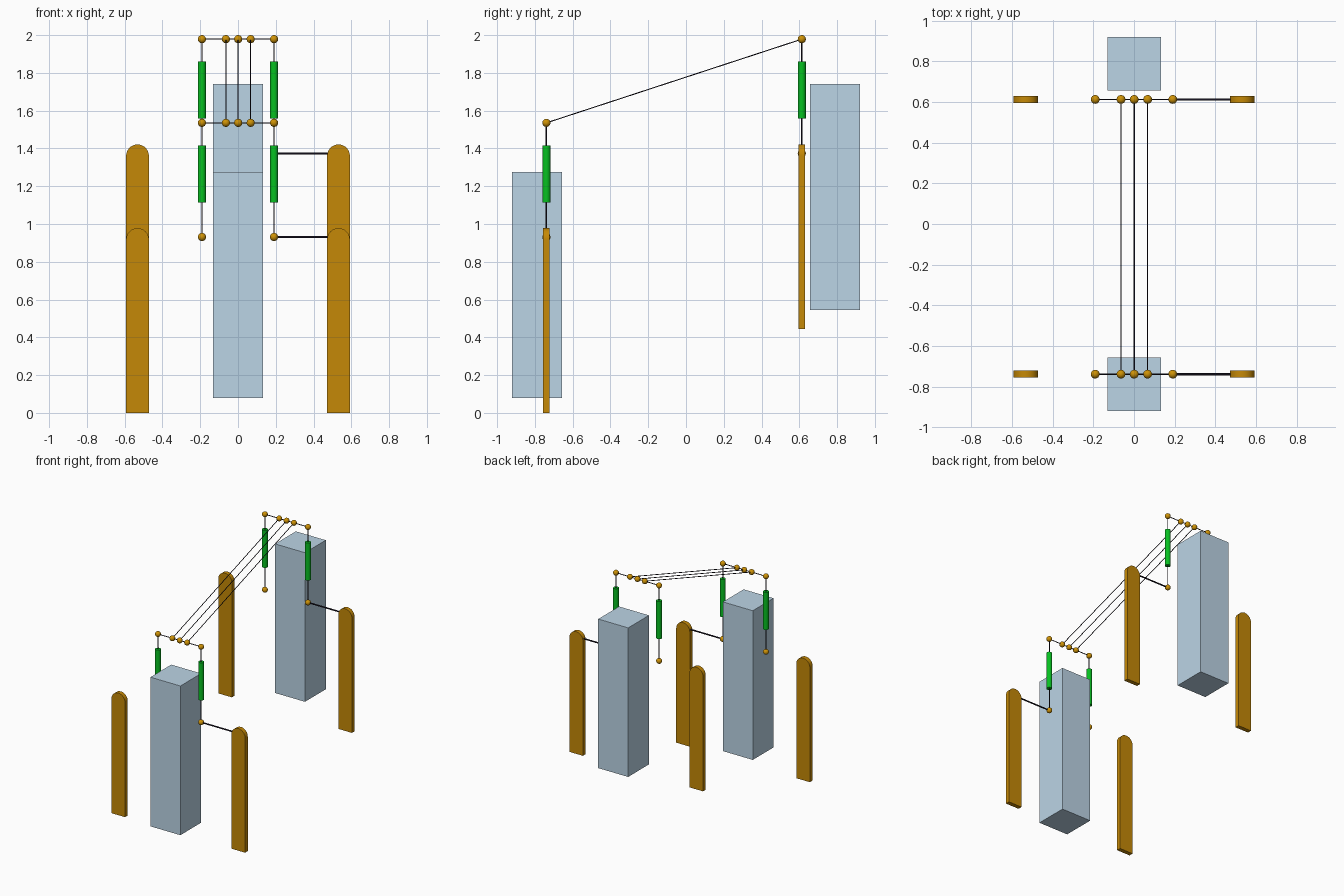
import bpy, bmesh, math
from mathutils import Vector

if "Cube" in bpy.data.objects:
    bpy.data.objects.remove(bpy.data.objects["Cube"])


def material(name, rgb):
    m = bpy.data.materials.new(name)
    m.diffuse_color = (*rgb, 1)
    m.use_nodes = True
    m.node_tree.nodes["Principled BSDF"].inputs["Base Color"].default_value = m.diffuse_color
    return m


BLUE = material("pale_blue_grey", (0.50, 0.66, 0.79))
OCHRE = material("ochre", (0.56, 0.25, 0.002))
GOLD = material("gold", (0.62, 0.29, 0.002))
GREEN = material("green", (0.002, 0.53, 0.015))
DARK = material("near_black", (0.010, 0.007, 0.016))


def finish(name, bm, mat, smooth=False):
    bmesh.ops.recalc_face_normals(bm, faces=bm.faces[:])
    me = bpy.data.meshes.new(name)
    bm.to_mesh(me)
    bm.free()
    me.materials.append(mat)
    ob = bpy.data.objects.new(name, me)
    bpy.context.collection.objects.link(ob)
    if smooth:
        bpy.ops.object.select_all(action='DESELECT')
        ob.select_set(True)
        bpy.context.view_layer.objects.active = ob
        bpy.ops.object.shade_smooth_by_angle(angle=math.radians(40))
    return ob


def rod(name, a, b, radius, mat, sides=16):
    a, b = Vector(a), Vector(b)
    bm = bmesh.new()
    bmesh.ops.create_cone(bm, cap_ends=True, segments=sides, radius1=radius,
                          radius2=radius, depth=(b - a).length)
    rot = (b - a).to_track_quat('Z', 'Y').to_matrix().to_4x4()
    rot.translation = (a + b) / 2
    bm.transform(rot)
    return finish(name, bm, mat, True)


def ball(name, pos):
    bm = bmesh.new()
    bmesh.ops.create_uvsphere(bm, u_segments=24, v_segments=16, radius=0.0215)
    bmesh.ops.translate(bm, verts=bm.verts[:], vec=pos)
    return finish(name, bm, GOLD, True)


def block(name, y, z0, z1):
    bm = bmesh.new()
    bmesh.ops.create_cube(bm, size=1)
    bmesh.ops.scale(bm, verts=bm.verts[:], vec=(0.265, 0.263, z1 - z0))
    bmesh.ops.translate(bm, verts=bm.verts[:], vec=(0.001, y, (z0 + z1) / 2))
    return finish(name, bm, BLUE)


def board(name, x, y, z0, height=0.978, r=0.06, thick=0.034):
    # upright slat with a round top
    pts = [(-r, 0), (r, 0)]
    for i in range(25):
        t = math.pi * i / 24
        pts.append((r * math.cos(t), height - r + r * math.sin(t)))
    bm = bmesh.new()
    f = bm.faces.new([bm.verts.new((x + px, y - thick / 2, z0 + pz)) for px, pz in pts])
    ext = bmesh.ops.extrude_face_region(bm, geom=[f], use_keep_orig=True)
    bmesh.ops.translate(bm, vec=(0, thick, 0),
                        verts=[v for v in ext['geom'] if isinstance(v, bmesh.types.BMVert)])
    return finish(name, bm, OCHRE, True)


ARM, WIRE_X = 0.191, (-0.064, 0.001, 0.067)
STATIONS = {"front": (-0.739, 0.0), "back": (0.613, 0.443)}   # plane y, lift
TOP, LOW = 1.5355, 0.931

for st, (y, lift) in STATIONS.items():
    top, low = TOP + lift, LOW + lift
    # round-topped boards on both sides
    for side, sx in (("left", -1), ("right", 1)):
        board(f"{st}_{side}_board", sx * 0.532, y, lift)
        # hanging insulator with wire above and below
        x = sx * ARM
        rod(f"{st}_{side}_insulator", (x, y, 1.115 + lift), (x, y, 1.416 + lift), 0.021, GREEN, 32)
        rod(f"{st}_{side}_hanger", (x, y, low), (x, y, top), 0.0035, DARK)
        ball(f"{st}_{side}_low_ball", (x, y, low))
        ball(f"{st}_{side}_top_ball", (x, y, top))
    # crossbar, wire clamps and the side bar
    rod(f"{st}_crossbar", (-ARM, y, top), (ARM, y, top), 0.003, DARK)
    for i, x in enumerate(WIRE_X):
        ball(f"{st}_wire_ball_{i}", (x, y, top))
    rod(f"{st}_side_bar", (ARM, y, low), (0.50, y, low), 0.0055, DARK)

# tall blocks beside each station
block("front_block", -0.7885, 0.08, 1.275)
block("back_block", 0.7885, 0.546, 1.74)

# three sloping wires joining the stations
for i, x in enumerate(WIRE_X):
    rod(f"span_wire_{i}", (x, -0.739, TOP), (x, 0.613, TOP + 0.443), 0.0027, DARK)
